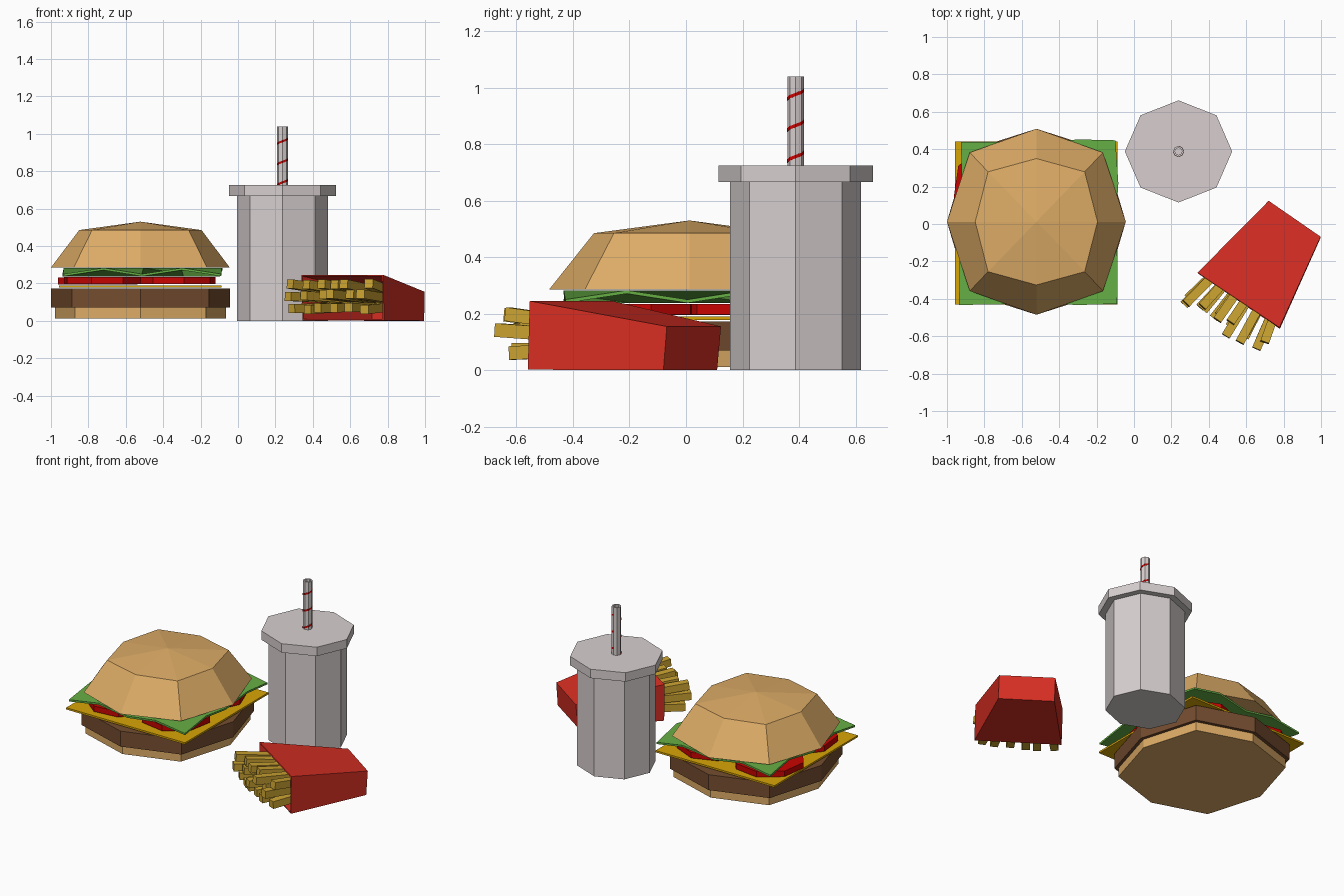
import bpy, bmesh, math, random
from mathutils import Vector

if "Cube" in bpy.data.objects:
    bpy.data.objects.remove(bpy.data.objects["Cube"])

random.seed(4)


def mat(name, r, g, b):
    m = bpy.data.materials.new(name)
    m.diffuse_color = (*[(c / 255) ** 2.2 for c in (r, g, b)], 1)
    m.use_nodes = True
    m.node_tree.nodes["Principled BSDF"].inputs["Base Color"].default_value = m.diffuse_color
    return m


BUN = mat("bun_tan", 220, 170, 102)
PATTY = mat("patty_brown", 116, 78, 51)
CHEESE = mat("cheese_yellow", 216, 164, 14)
TOMATO = mat("tomato_red", 200, 12, 8)
LETTUCE = mat("lettuce_green", 102, 174, 70)
CUP = mat("cup_grey", 215, 206, 206)
CARTON = mat("carton_red", 215, 50, 40)
FRIES = mat("fries_gold", 202, 162, 53)


def finish(name, bm, material, thickness=0):
    bmesh.ops.recalc_face_normals(bm, faces=bm.faces)
    me = bpy.data.meshes.new(name)
    bm.to_mesh(me)
    bm.free()
    me.materials.append(material)
    ob = bpy.data.objects.new(name, me)
    bpy.context.collection.objects.link(ob)
    if thickness:
        mod = ob.modifiers.new("Thickness", "SOLIDIFY")
        mod.thickness = thickness
        mod.offset = -1
    return ob


def octagon(c, rx, ry, z, d=math.sqrt(0.5), turn=0):
    """Eight points; d sets how far the diagonal corners reach."""
    pts = []
    for i in range(8):
        a = i * math.pi / 4 + turn
        k = d * math.sqrt(2) if i % 2 else 1
        pts.append((c[0] + rx * k * math.cos(a), c[1] + ry * k * math.sin(a), z))
    return pts


def loft(name, rings, material, apex=None, caps=True):
    bm = bmesh.new()
    loops = [[bm.verts.new(p) for p in ring] for ring in rings]
    n = len(loops[0])
    for a, b in zip(loops, loops[1:]):
        for i in range(n):
            j = (i + 1) % n
            bm.faces.new((a[i], a[j], b[j], b[i]))
    if caps:
        bm.faces.new(loops[0][::-1])
        if apex:
            tip = bm.verts.new(apex)
            for i in range(n):
                bm.faces.new((loops[-1][i], loops[-1][(i + 1) % n], tip))
        else:
            bm.faces.new(loops[-1])
    return finish(name, bm, material)


def prism(name, c, rx, ry, z0, z1, material, **kw):
    return loft(name, [octagon(c, rx, ry, z, **kw) for z in (z0, z1)], material)


# Burger buns and patty
B = (-0.522, 0.012)
prism("bottom_bun", B, 0.457, 0.475, 0.012, 0.07, BUN, d=0.765)
prism("patty", B, 0.478, 0.497, 0.07, 0.172, PATTY, d=0.765)
loft("top_bun", [octagon(B, 0.478, 0.497, 0.285, d=0.745),
                 octagon(B, 0.327, 0.338, 0.485, d=0.79)], BUN, apex=(*B, 0.53))

# Cheese slice
loft("cheese", [[(-0.957, -0.43, z), (-0.087, -0.43, z), (-0.087, 0.442, z), (-0.957, 0.442, z)]
                for z in (0.178, 0.19)], CHEESE)

# Tomato slices
for i, (x, y) in enumerate([(-0.75, 0.2), (-0.72, -0.18), (-0.34, 0.2), (-0.335, -0.17)]):
    z = 0.195 + 0.001 * i
    prism(f"tomato_slice_{i + 1}", (x, y), 0.22, 0.22, z, z + 0.037, TOMATO, turn=0.25 * (i + 1))

# Crinkled lettuce leaf
bm = bmesh.new()
N = 5
grid = [[bm.verts.new((-0.93 + 0.84 * i / (N - 1) + random.uniform(-0.01, 0.01),
                       -0.42 + 0.87 * j / (N - 1) + random.uniform(-0.015, 0.005),
                       0.283 if (i + j) % 2 else 0.25)) for j in range(N)] for i in range(N)]
for i in range(N - 1):
    for j in range(N - 1):
        bm.faces.new((grid[i][j], grid[i + 1][j], grid[i + 1][j + 1], grid[i][j + 1]))
finish("lettuce", bm, LETTUCE, 0.012)

# Cup and lid
C = (0.238, 0.388)
prism("cup", C, 0.244, 0.232, 0, 0.666, CUP)
prism("cup_lid", C, 0.287, 0.273, 0.666, 0.725, CUP)

# Hollow straw
R = 0.029
loft("straw", [octagon(C, 0.019, 0.019, 0.72), octagon(C, R, R, 0.72),
               octagon(C, R, R, 1.04), octagon(C, 0.019, 0.019, 1.04),
               octagon(C, 0.019, 0.019, 0.72)], CUP, caps=False)

# Spiral stripes on the straw, as thin plates
for k in range(3):
    bm = bmesh.new()
    prev = None
    for i in range(7):
        a = -math.pi + i * math.pi / 4
        z = 0.718 + 0.11 * k + 0.008 * i
        p = [bm.verts.new((C[0] + 0.0305 * math.cos(a), C[1] + 0.0305 * math.sin(a), z + h))
             for h in (0, 0.012)]
        if prev:
            bm.faces.new((prev[0], p[0], p[1], prev[1]))
        prev = p
    finish(f"straw_stripe_{k + 1}", bm, TOMATO, 0.001)

# Tapered carton lying on its side, open at the front
bm = bmesh.new()
mouth = [bm.verts.new(p) for p in
         ((0.345, -0.265, 0.002), (0.78, -0.56, 0.002), (0.778, -0.553, 0.245), (0.34, -0.26, 0.245))]
back = [bm.verts.new(p) for p in
        ((0.715, 0.11, 0), (0.995, -0.08, 0), (0.998, -0.068, 0.155), (0.72, 0.124, 0.155))]
for i in range(4):
    j = (i + 1) % 4
    bm.faces.new((mouth[i], mouth[j], back[j], back[i]))
bm.faces.new(back)
finish("fries_carton", bm, CARTON, 0.01)

# Fries fanning out of the mouth
MID = Vector((0.56, -0.41, 0))
SIDE = Vector((0.83, -0.557, 0))
OUT = Vector((-0.557, -0.83, 0))
UP = Vector((0, 0, 1))


def fry(name, u, z, length):
    a = MID + SIDE * u * 0.72 - OUT * 0.25 + UP * (0.04 + z * 0.55)
    b = MID + SIDE * (u * 1.12 + random.uniform(-0.02, 0.01)) + OUT * length \
        + UP * (z + random.uniform(-0.008, 0.008))
    d = (b - a).normalized()
    s = d.cross(UP).normalized()
    t = s.cross(d)
    h = 0.024
    loft(name, [[p + s * h * x + t * h * y for x, y in ((-1, -1), (1, -1), (1, 1), (-1, 1))]
                for p in (a, b)], FRIES)


for row, z in enumerate((0.065, 0.135, 0.2)):
    for col in range(6):
        u = -0.205 + 0.082 * col
        fry(f"fry_{row + 1}_{col + 1}", u, z, random.uniform(0.12, 0.2) - 0.02 * (col == 5))
